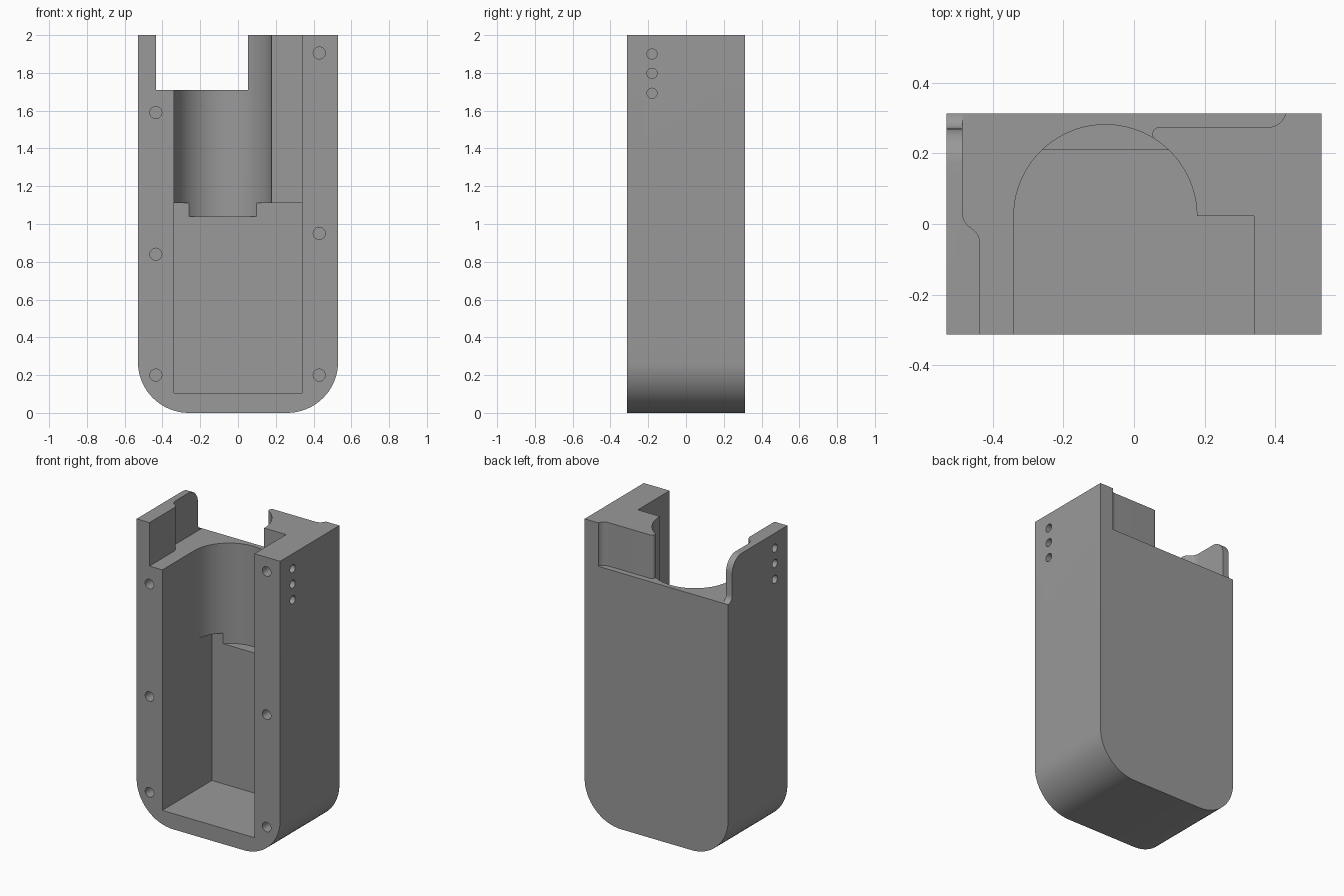
import bpy, bmesh, math
from mathutils import Vector

if "Cube" in bpy.data.objects:
    bpy.data.objects.remove(bpy.data.objects["Cube"])

W, D = 0.53, 0.3125          # half width, half depth

grey = bpy.data.materials.new("plain grey")
grey.diffuse_color = (0.32, 0.32, 0.32, 1)
grey.use_nodes = True
grey.node_tree.nodes["Principled BSDF"].inputs["Base Color"].default_value = grey.diffuse_color


def arc(cx, cy, r, a0, a1, n):
    """Points along an arc, angles in degrees."""
    return [(cx + r * math.cos(math.radians(a0 + (a1 - a0) * i / n)),
             cy + r * math.sin(math.radians(a0 + (a1 - a0) * i / n))) for i in range(n + 1)]


def prism(name, pts, axis, lo, hi):
    """Extrude a 2D outline along one axis (remaining axes keep x, y, z order)."""
    place = {"x": lambda p, t: (t, p[0], p[1]),
             "y": lambda p, t: (p[0], t, p[1]),
             "z": lambda p, t: (p[0], p[1], t)}[axis]
    bm = bmesh.new()
    face = bm.faces.new([bm.verts.new(place(p, lo)) for p in pts])
    out = bmesh.ops.extrude_face_region(bm, geom=[face])
    step = Vector(place((0, 0), hi - lo))
    bmesh.ops.translate(bm, vec=step, verts=[v for v in out["geom"] if isinstance(v, bmesh.types.BMVert)])
    bmesh.ops.recalc_face_normals(bm, faces=bm.faces)
    mesh = bpy.data.meshes.new(name)
    bm.to_mesh(mesh)
    bm.free()
    mesh.materials.append(grey)
    obj = bpy.data.objects.new(name, mesh)
    bpy.context.collection.objects.link(obj)
    return obj


def cut(target, cutter):
    """Subtract the cutter, then discard it."""
    cutter.hide_render = True
    mod = target.modifiers.new("cut", "BOOLEAN")
    mod.operation, mod.solver, mod.object = "DIFFERENCE", "EXACT", cutter
    bpy.context.view_layer.objects.active = target
    bpy.ops.object.modifier_apply(modifier=mod.name)
    bpy.data.objects.remove(cutter)


# Housing block with rounded lower corners
R = 0.27
housing = prism("housing", arc(-W + R, R, R, 180, 270, 16) + arc(W - R, R, R, 270, 360, 16)
                + [(W, 2), (-W, 2)], "y", -D, D)

# Lower pocket, open at the front
cut(housing, prism("pocket_cutter", [(-0.34, 0.105), (0.34, 0.105), (0.34, 1.11), (-0.34, 1.11)],
                   "y", -0.5, 0.21))

# Upper channel with half-round back and a square step on the right
cut(housing, prism("channel_cutter", [(0.34, -0.5), (0.34, 0.022)] + arc(-0.081, 0.022, 0.259, 0, 180, 40)
                   + [(-0.34, -0.5)], "z", 1.04, 2.2))

# Top opening: stepped left wall, recessed back edge on the right
cut(housing, prism("opening_cutter",
                   [(-0.435, -0.5)] + arc(-0.485, -0.055, 0.05, 0, 60, 6)
                   + arc(-0.435, 0.0316, 0.05, 240, 180, 6)
                   + [(-0.485, 0.5), (0.43, 0.5)] + arc(0.38, 0.324, 0.05, 0, -90, 8)
                   + arc(0.072, 0.254, 0.02, 90, 190, 6) + [(0.055, 0.238), (0.055, -0.5)],
                   "z", 1.71, 2.2))

# Rounded shoulder at the back of the left wall
cut(housing, prism("shoulder_cutter",
                   [(0.17, 2.2)] + arc(0.17, 1.9, 0.1, 90, 0, 10) + arc(0.312, 1.752, 0.042, 180, 270, 6)
                   + [(0.5, 1.71), (0.5, 2.2)], "x", -0.7, -0.46))

# Screw holes in the front rim
for x, z in [(-0.435, 1.59), (-0.435, 0.84), (-0.435, 0.2), (0.43, 1.905), (0.43, 0.95), (0.43, 0.2)]:
    cut(housing, prism("screw_hole_cutter", arc(x, z, 0.032, 0, 345, 23), "y", -0.5, -D + 0.1))

# Three blind holes on each side
for z in (1.9, 1.797, 1.692):
    for lo, hi in ((-0.7, -W + 0.06), (W - 0.06, 0.7)):
        cut(housing, prism("side_hole_cutter", arc(-0.18, z, 0.027, 0, 345, 23), "x", lo, hi))

# Smooth curved walls, keep hard edges
housing.select_set(True)
bpy.context.view_layer.objects.active = housing
bpy.ops.object.shade_smooth_by_angle(angle=math.radians(25))
